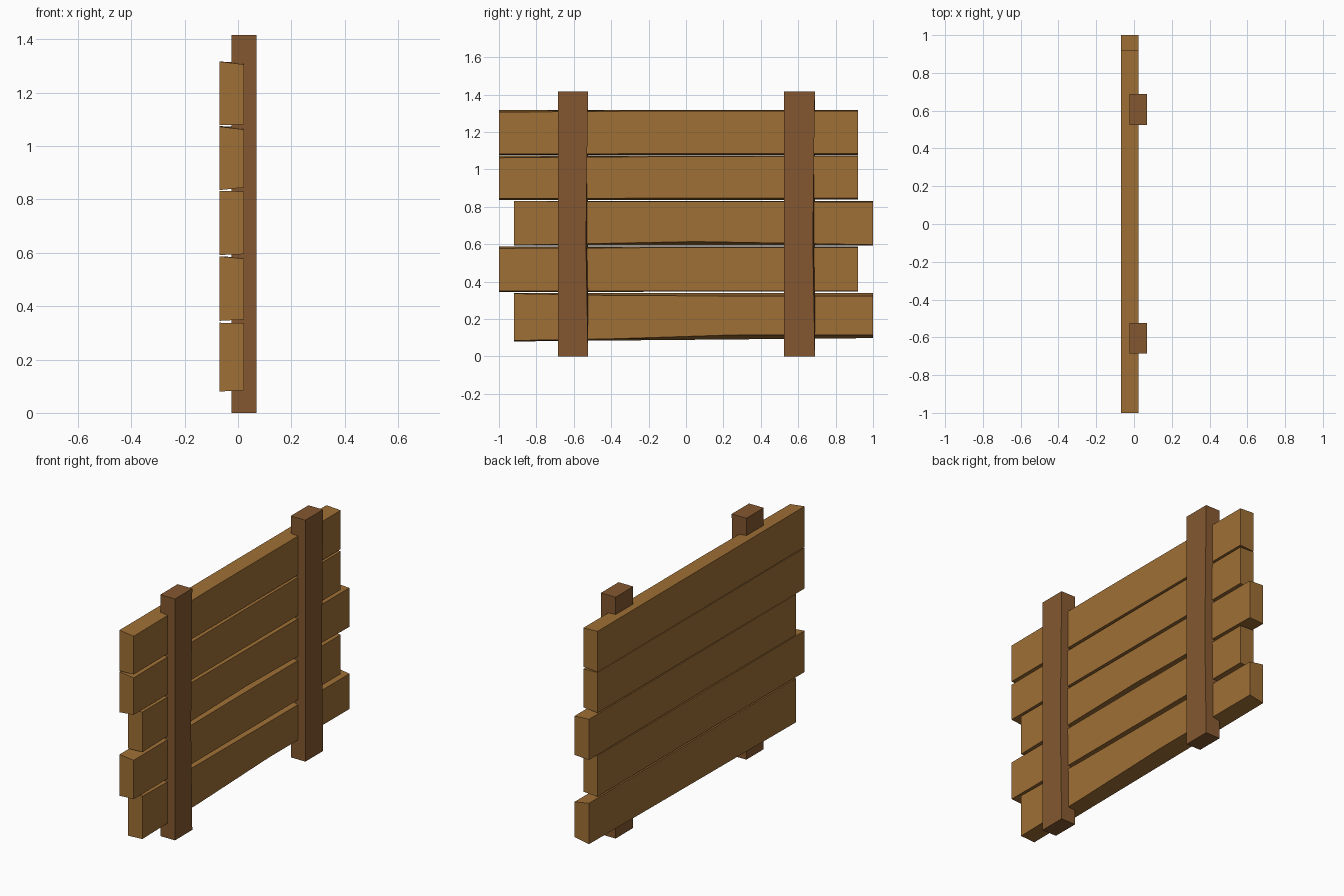
import bpy

def material(name, rgb):
    m = bpy.data.materials.new(name)
    m.diffuse_color = (*rgb, 1)
    return m

plank_wood = material("light wood", (0.345, 0.16, 0.036))
post_wood = material("dark wood", (0.23, 0.097, 0.029))

def loft(name, rings, mat):
    """Skin a row of four-cornered cross-sections into a closed beam."""
    verts = [p for r in rings for p in r]
    faces = [(3, 2, 1, 0)]
    for k in range(len(rings) - 1):
        a = 4 * k
        for i in range(4):
            j = (i + 1) % 4
            faces.append((a + i, a + j, a + 4 + j, a + 4 + i))
    n = len(verts)
    faces.append((n - 4, n - 3, n - 2, n - 1))
    me = bpy.data.meshes.new(name)
    me.from_pydata(verts, [], faces)
    me.materials.append(mat)
    ob = bpy.data.objects.new(name, me)
    bpy.context.collection.objects.link(ob)

XB, XF = -0.07, 0.023  # back and front of the planks

def plank(name, stations):
    # station: y, back bottom, front bottom, front top, back top
    loft(name, [[(XF, y, fb), (XB, y, bb), (XB, y, bt), (XF, y, ft)]
                for y, bb, fb, ft, bt in stations], plank_wood)

# Slightly warped, staggered planks
plank("plank_bottom", [(-0.92, 0.08, 0.085, 0.336, 0.338),
                       (-0.4, 0.085, 0.094, 0.326, 0.338),
                       (0.25, 0.091, 0.115, 0.323, 0.338),
                       (1.0, 0.098, 0.115, 0.322, 0.338)])
plank("plank_low", [(-1.0, 0.345, 0.35, 0.578, 0.587),
                    (0.0, 0.346, 0.351, 0.582, 0.587),
                    (0.92, 0.346, 0.351, 0.582, 0.587)])
plank("plank_middle", [(-0.92, 0.592, 0.595, 0.83, 0.832),
                       (0.05, 0.594, 0.614, 0.828, 0.832),
                       (1.0, 0.592, 0.597, 0.826, 0.831)])
plank("plank_high", [(-1.0, 0.835, 0.845, 1.062, 1.073),
                     (0.0, 0.837, 0.846, 1.069, 1.074),
                     (0.92, 0.838, 0.846, 1.071, 1.075)])
plank("plank_top", [(-1.0, 1.078, 1.082, 1.306, 1.317),
                    (-0.2, 1.078, 1.084, 1.312, 1.317),
                    (0.92, 1.078, 1.084, 1.312, 1.317)])

# Two upright posts, each a little narrower at the front midway up
for side, y0, y1 in (("left", -0.685, -0.524), ("right", 0.525, 0.689)):
    rings = []
    for z, inset in ((0, 0), (0.6, 0.011), (1.417, 0)):
        rings.append([(-0.025, y0, z), (0.07, y0, z),
                      (0.07, y1 - inset, z), (-0.025, y1, z)])
    loft("post_" + side, rings, post_wood)
